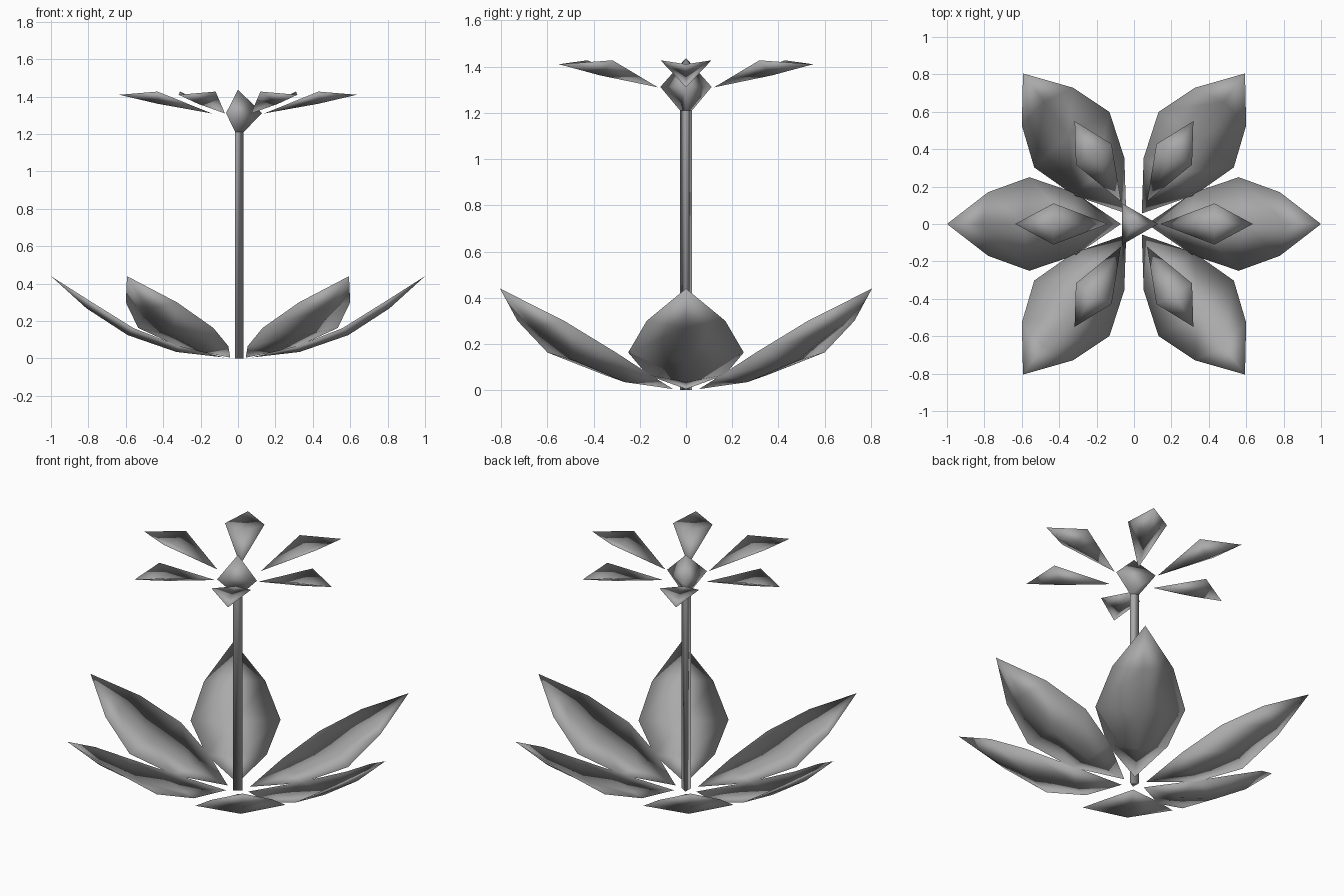
import bpy, bmesh, math

cube = bpy.data.objects.get("Cube")
if cube:
    bpy.data.objects.remove(cube)

grey = bpy.data.materials.new("plain grey")
grey.use_nodes = True
colour = (0.4, 0.4, 0.4, 1)
grey.diffuse_color = colour
grey.node_tree.nodes["Principled BSDF"].inputs["Base Color"].default_value = colour


def make_object(name, verts, faces, angle=0):
    """Smooth-shaded mesh with merged points and outward normals."""
    mesh = bpy.data.meshes.new(name)
    mesh.from_pydata(verts, [], faces)
    bm = bmesh.new()
    bm.from_mesh(mesh)
    bmesh.ops.remove_doubles(bm, verts=bm.verts, dist=0.0001)
    bmesh.ops.recalc_face_normals(bm, faces=bm.faces)
    bm.to_mesh(mesh)
    bm.free()
    mesh.shade_smooth()
    mesh.materials.append(grey)
    obj = bpy.data.objects.new(name, mesh)
    bpy.context.collection.objects.link(obj)
    obj.rotation_euler.z = math.radians(angle)


def make_blade(name, base, rows, tip, thickness, angle):
    """Thin closed blade along +x; rows are (rim x, half width, rim z, rib x, rib z)."""
    rings = [[base] * 4]
    for rx, w, rz, mx, mz in rows:
        rings.append([(rx, -w, rz), (mx, 0, mz), (rx, w, rz), (mx, 0, mz + thickness)])
    rings.append([tip] * 4)
    skin(name, rings, angle)


def make_lathe(name, profile):
    """Three-sided solid from (radius, z) rings."""
    turns = [i * math.tau / 3 for i in range(3)]
    skin(name, [[(r * math.cos(t), r * math.sin(t), z) for t in turns]
                for r, z in profile])


def skin(name, rings, angle=0):
    """Join successive rings of points with faces."""
    n = len(rings[0])
    faces = [(k * n + i, k * n + (i + 1) % n, (k + 1) * n + (i + 1) % n, (k + 1) * n + i)
             for k in range(len(rings) - 1) for i in range(n)]
    make_object(name, [p for ring in rings for p in ring], faces, angle)


# Six broad leaves around the foot
leaf_rows = [(0.315, 0.168, 0.066, 0.33, 0.035),
             (0.56, 0.25, 0.163, 0.59, 0.125),
             (0.78, 0.17, 0.30, 0.81, 0.268)]
for n, angle in enumerate((0, 53.6, 126.4, 180, 233.6, 306.4), 1):
    make_blade(f"leaf_{n}", (0.07, 0, 0.005), leaf_rows, (1, 0, 0.44), 0.015, angle)

# Six petals around the bud
for n in range(6):
    make_blade(f"petal_{n + 1}", (0.14, 0, 1.31),
               [(0.43, 0.11, 1.427, 0.43, 1.362)], (0.635, 0, 1.41), 0.02, 60 * n)

# Three-sided stem and bud
make_lathe("stem", [(0, 0), (0.03, 0), (0.03, 1.212)])
make_lathe("flower_bud", [(0.03, 1.21), (0.128, 1.312), (0, 1.437)])
